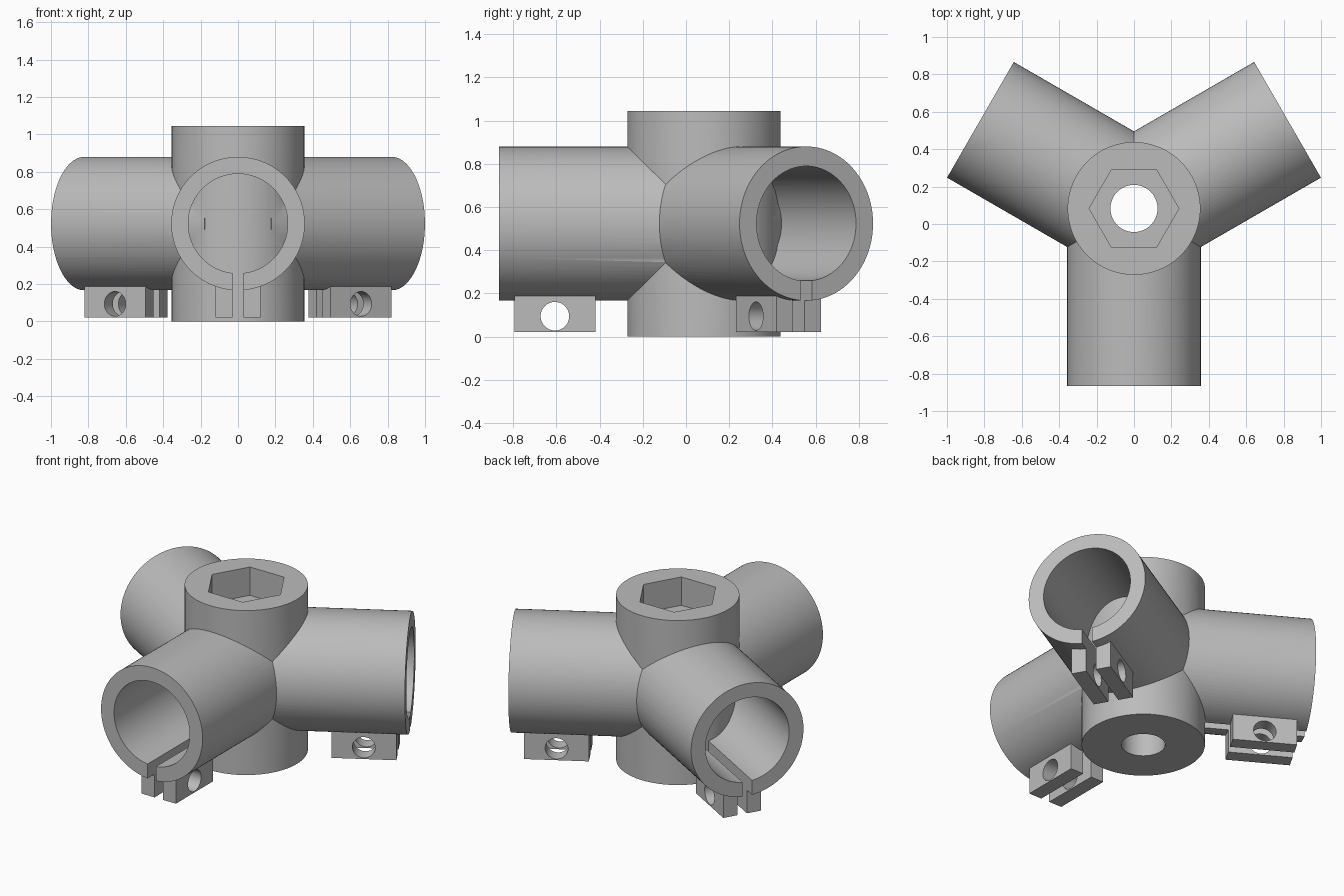
import bpy, math
from mathutils import Matrix

if "Cube" in bpy.data.objects:
    bpy.data.objects.remove(bpy.data.objects["Cube"])

CY, ZC = 0.083, 0.523        # hub axis y, arm axis height
HUB_R, ARM_R, BORE_R = 0.355, 0.357, 0.266
ARM_LEN, HUB_H = 0.948, 1.045

grey = bpy.data.materials.new("plain_grey")
grey.diffuse_color = (0.5, 0.5, 0.5, 1)
grey.use_nodes = True
grey.node_tree.nodes["Principled BSDF"].inputs["Base Color"].default_value = grey.diffuse_color


def cylinder(name, r, length, axis='Z', loc=(0, 0, 0), sides=96, turn=0.0):
    bpy.ops.mesh.primitive_cylinder_add(vertices=sides, radius=r, depth=length)
    ob = bpy.context.object
    ob.name = name
    rot = {'Z': Matrix(), 'X': Matrix.Rotation(math.pi / 2, 4, 'Y'),
           'Y': Matrix.Rotation(math.pi / 2, 4, 'X')}[axis]
    ob.data.transform(Matrix.Translation(loc) @ rot @ Matrix.Rotation(turn, 4, 'Z'))
    return ob


def box(name, lo, hi):
    bpy.ops.mesh.primitive_cube_add(size=1)
    ob = bpy.context.object
    ob.name = name
    size = [b - a for a, b in zip(lo, hi)]
    mid = [(a + b) / 2 for a, b in zip(lo, hi)]
    ob.data.transform(Matrix.Translation(mid) @ Matrix.Diagonal((*size, 1)))
    return ob


def combine(target, tool, operation):
    m = target.modifiers.new(operation, 'BOOLEAN')
    m.operation, m.object, m.solver = operation, tool, 'EXACT'
    bpy.context.view_layer.objects.active = target
    bpy.ops.object.modifier_apply(modifier=m.name)
    bpy.data.objects.remove(tool, do_unlink=True)


# Upright hub
hub = cylinder("tube_connector", HUB_R, HUB_H, loc=(0, 0, HUB_H / 2))

# Three split clamp sockets, each built along -y and turned about the hub
for k in range(3):
    arm = cylinder("arm", ARM_R, ARM_LEN, 'Y', (0, -ARM_LEN / 2, ZC))
    # clamp ears, later divided by the slit
    combine(arm, box("ears", (-0.12, -0.878, 0.02), (0.12, -0.503, 0.19)), 'UNION')
    combine(arm, cylinder("bore", BORE_R, 1.4, 'Y', (0, -0.5, ZC)), 'DIFFERENCE')
    combine(arm, box("slit", (-0.03, -1.1, -0.1), (0.03, -0.1, 0.4)), 'DIFFERENCE')
    combine(arm, cylinder("bolt_hole", 0.066, 0.6, 'X', (0, -0.69, 0.094), 48), 'DIFFERENCE')
    arm.data.transform(Matrix.Rotation(k * 2 * math.pi / 3, 4, 'Z'))
    combine(hub, arm, 'UNION')

# Hexagonal nut pocket and through hole
combine(hub, cylinder("nut_pocket", 0.24, 0.4, loc=(0, 0, HUB_H + 0.02), sides=6,
                      turn=math.pi / 6), 'DIFFERENCE')
combine(hub, cylinder("through_hole", 0.126, 3, sides=64), 'DIFFERENCE')

hub.data.transform(Matrix.Translation((0, CY, 0)))
hub.data.materials.clear()
hub.data.materials.append(grey)
for p in hub.data.polygons:
    p.material_index = 0
bpy.ops.object.select_all(action='DESELECT')
hub.select_set(True)
bpy.context.view_layer.objects.active = hub
bpy.ops.object.shade_smooth_by_angle(angle=math.radians(30))
